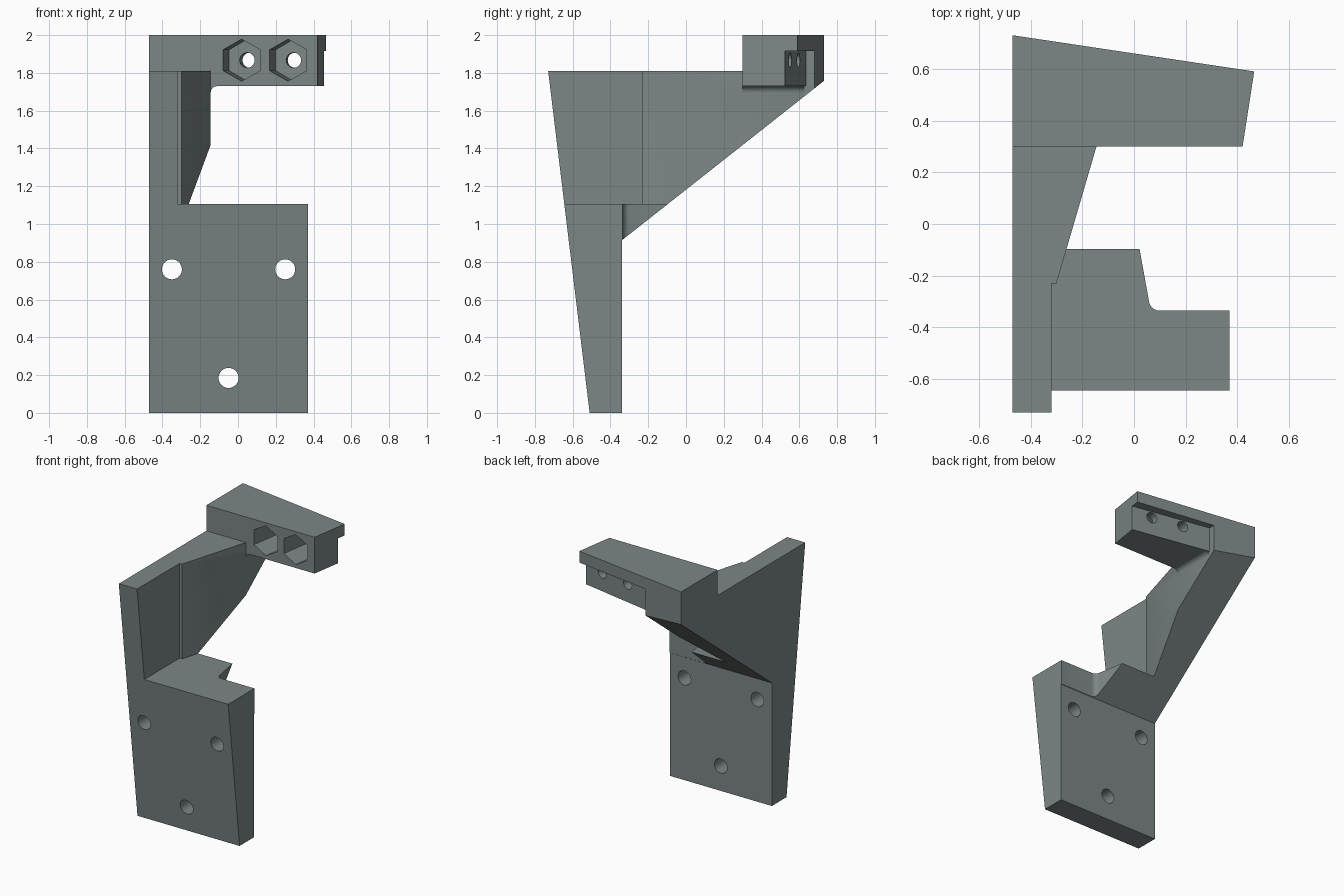
import bpy, bmesh, math
from mathutils import Vector, Matrix

if "Cube" in bpy.data.objects:
    bpy.data.objects.remove(bpy.data.objects["Cube"])

grey = bpy.data.materials.new("slate grey")
grey.diffuse_color = (0.205, 0.24, 0.24, 1)
grey.use_nodes = True
grey.node_tree.nodes["Principled BSDF"].inputs["Base Color"].default_value = grey.diffuse_color


def prism(name, pts, lo, hi, axis="z"):
    """Extrude a 2D outline along one axis: z -> (x,y), x -> (y,z), y -> (x,z)."""
    place = {"z": lambda a, b, h: (a, b, h),
             "x": lambda a, b, h: (h, a, b),
             "y": lambda a, b, h: (a, h, b)}[axis]
    bm = bmesh.new()
    face = bm.faces.new([bm.verts.new(place(a, b, lo)) for a, b in pts])
    ext = bmesh.ops.extrude_face_region(bm, geom=[face])["geom"]
    bmesh.ops.translate(bm, vec=place(0, 0, hi - lo),
                        verts=[v for v in ext if isinstance(v, bmesh.types.BMVert)])
    bmesh.ops.recalc_face_normals(bm, faces=bm.faces)
    return make(name, bm)


def rod(name, sides, radius, start, direction, length):
    """Cylinder or hexagon from start along a direction, one corner pointing up."""
    d = Vector(direction).normalized()
    side = d.cross(Vector((0, 0, 1))).normalized()
    up = side.cross(d)
    rot = Matrix((up, d.cross(up), d)).transposed().to_4x4()
    bm = bmesh.new()
    bmesh.ops.create_cone(bm, cap_ends=True, segments=sides, radius1=radius,
                          radius2=radius, depth=length)
    # turn so that a corner lies on the local up axis
    first = max(bm.verts, key=lambda v: v.co.x)
    turn = Matrix.Rotation(-math.atan2(first.co.y, first.co.x), 4, "Z")
    bmesh.ops.transform(bm, verts=bm.verts, matrix=Matrix.Translation(
        Vector(start) + d * length / 2) @ rot @ turn)
    bmesh.ops.recalc_face_normals(bm, faces=bm.faces)
    return make(name, bm)


def make(name, bm):
    mesh = bpy.data.meshes.new(name)
    bm.to_mesh(mesh)
    bm.free()
    mesh.materials.append(grey)
    ob = bpy.data.objects.new(name, mesh)
    bpy.context.collection.objects.link(ob)
    return ob


def combine(target, tool, operation):
    tool.hide_render = True
    mod = target.modifiers.new(operation, "BOOLEAN")
    mod.operation, mod.object, mod.solver = operation, tool, "EXACT"
    bpy.context.view_layer.objects.active = target
    bpy.ops.object.modifier_apply(modifier=mod.name)
    bpy.data.objects.remove(tool)


# Mounting plate with the tapered rib behind it, small fillet at the joint
fillet = [(0.098 - 0.04 * math.sin(a), -0.295 - 0.04 * math.cos(a))
          for a in (math.radians(16 * i) for i in range(6))]
bracket = prism("bracket", [(-0.47, -0.9), (0.37, -0.9), (0.37, -0.335)] + fillet +
                [(0.013, -0.05), (-0.47, -0.05)], 0, 1.105)

# Side wall widening towards the back
wall = prism("side_wall", [(-0.47, -0.9), (-0.32, -0.9), (-0.32, -0.23), (-0.30, -0.23),
                           (-0.145, 0.30), (-0.145, 0.681), (-0.47, 0.73)], 0.4, 1.81)
combine(bracket, wall, "UNION")

# Clamp block at the top
block = prism("clamp_block", [(-0.47, 0.30), (0.42, 0.30), (0.465, 0.59), (-0.47, 0.73)],
              1.73, 2.0)
combine(bracket, block, "UNION")

# Fillet under the block, against the wall
r = 0.035
arc = [(-0.145 + r - r * math.cos(a), 1.73 - r + r * math.sin(a))
       for a in (math.radians(18 * i) for i in range(6))]
under = prism("block_fillet", [(-0.2, 1.73 - r)] + arc + [(-0.11, 1.75), (-0.2, 1.75)],
              0.30, 0.625, "y")
combine(bracket, under, "UNION")

# Trim to the side profile: leaning front, vertical back, sloped underside
profile = prism("side_profile", [(-0.498, -0.1), (-0.338, -0.1), (-0.338, 0.915),
                                 (0.8, 1.8125), (0.8, 2.1), (-0.765, 2.1)], -0.7, 0.7, "x")
combine(bracket, profile, "INTERSECT")

# Recess under the rear lip
recess = prism("recess", [(-0.145, 0.634), (0.455, 0.523), (0.6, 0.496), (0.6, 0.9),
                          (-0.138, 0.9)], 1.6, 1.915)
combine(bracket, recess, "DIFFERENCE")

# Screw holes through the plate
for x, z in ((-0.35, 0.76), (0.25, 0.76), (-0.05, 0.185)):
    combine(bracket, rod("screw_hole", 32, 0.053, (x, -1, z), (0, 1, 0), 0.9), "DIFFERENCE")

# Hexagonal nut pockets with bolt holes, square to the slanted back
axis = Vector((0.15, 1, 0))
for x in (0.019, 0.265):
    front = Vector((x, 0.30, 1.867))
    combine(bracket, rod("nut_pocket", 6, 0.111, front - axis * 0.1, axis, 0.30), "DIFFERENCE")
    combine(bracket, rod("bolt_hole", 32, 0.04, front - axis * 0.1, axis, 0.6), "DIFFERENCE")

# Clean up flat regions and shade
bm = bmesh.new()
bm.from_mesh(bracket.data)
bmesh.ops.remove_doubles(bm, verts=bm.verts, dist=0.0002)
bmesh.ops.dissolve_limit(bm, angle_limit=math.radians(0.5), verts=bm.verts, edges=bm.edges)
bm.to_mesh(bracket.data)
bm.free()
bpy.ops.object.select_all(action="DESELECT")
bracket.select_set(True)
bpy.context.view_layer.objects.active = bracket
bpy.ops.object.shade_smooth_by_angle(angle=math.radians(25))
